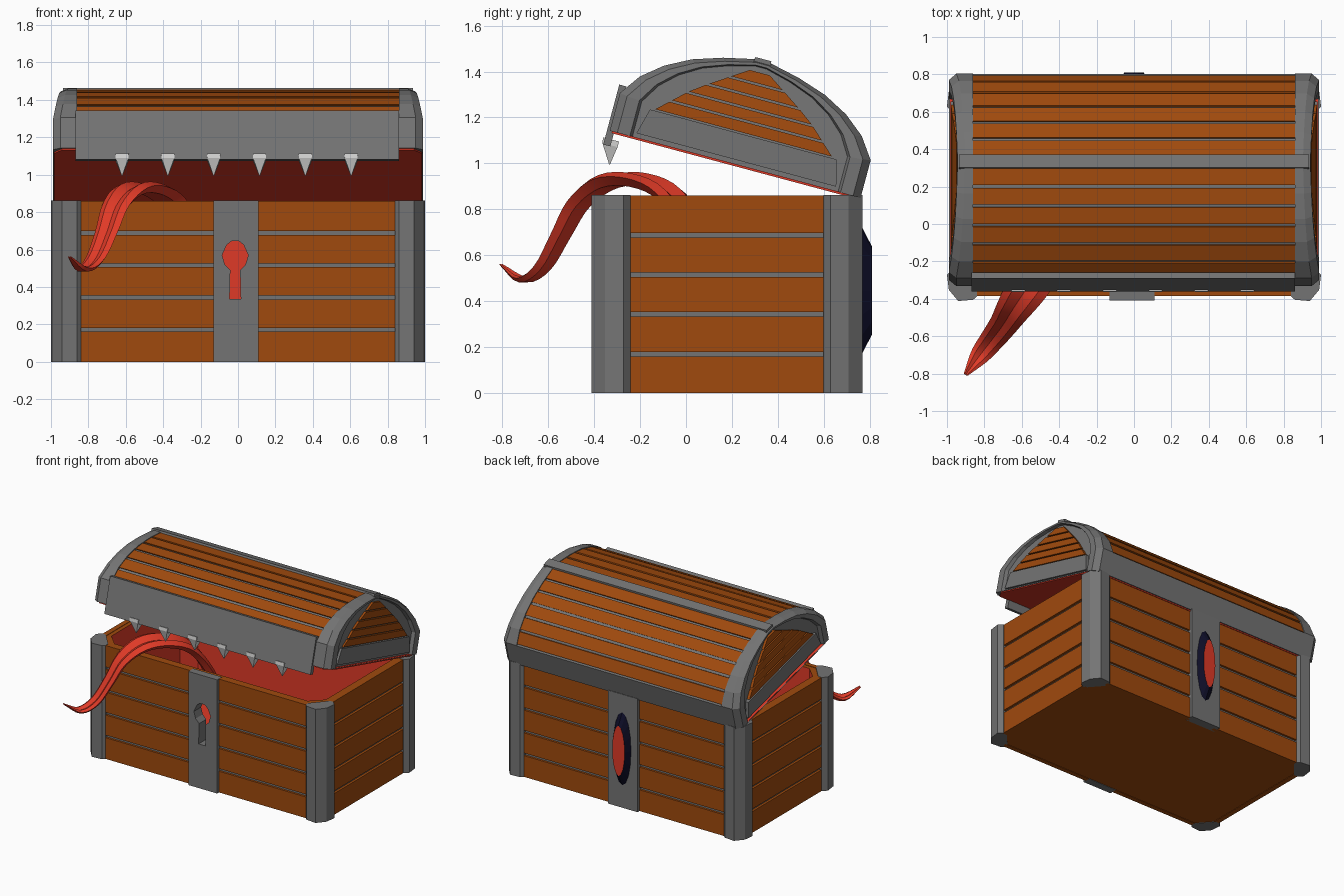
import bpy, bmesh, math
from mathutils import Matrix, Vector

if "Cube" in bpy.data.objects:
    bpy.data.objects.remove(bpy.data.objects["Cube"])


def material(name, rgb):
    m = bpy.data.materials.new(name)
    m.diffuse_color = (*rgb, 1)
    m.use_nodes = True
    m.node_tree.nodes["Principled BSDF"].inputs["Base Color"].default_value = m.diffuse_color
    return m


GREY = material("iron grey", (0.175, 0.175, 0.175))
WOOD = material("brown wood", (0.35, 0.068, 0.004))
RED = material("flesh red", (0.74, 0.042, 0.02))
NAVY = material("dark navy", (0.004, 0.004, 0.02))
BONE = material("pale bone", (0.69, 0.69, 0.68))
MATS = [GREY, WOOD, RED, NAVY, BONE]

# frame of the tilted, half-open lid
LID = Matrix.Translation((0, 0.214, 0.996)) @ Matrix.Rotation(math.radians(-15), 4, 'X')
CY = 0.178  # middle of the box in y


def loft(name, rings, mat, bands=None, caps=None, frame=None):
    """Skin closed rings of points; bands and caps may override the material."""
    n = len(rings[0])
    verts = [p for r in rings for p in r]
    faces, idx = [], []
    for k in range(len(rings) - 1):
        for i in range(n):
            j = (i + 1) % n
            faces.append((k * n + i, k * n + j, (k + 1) * n + j, (k + 1) * n + i))
            idx.append(MATS.index(bands[k] if bands else mat))
    faces += [tuple(range(n)), tuple(range(len(verts) - n, len(verts)))]
    idx += [MATS.index(c) for c in (caps or (mat, mat))]
    used = MATS if (bands or caps) else [mat]
    me = bpy.data.meshes.new(name)
    me.from_pydata(verts, [], faces)
    for m in used:
        me.materials.append(m)
    if len(used) > 1:
        for p, i in zip(me.polygons, idx):
            p.material_index = i
    bm = bmesh.new()
    bm.from_mesh(me)
    bmesh.ops.recalc_face_normals(bm, faces=bm.faces)
    bm.to_mesh(me)
    bm.free()
    ob = bpy.data.objects.new(name, me)
    bpy.context.collection.objects.link(ob)
    if frame:
        ob.matrix_world = frame
    return ob


def prism(name, pts, lo, hi, axis, mat, **kw):
    """Extrude a 2D outline between lo and hi along one axis."""
    put = {'x': lambda a, b, h: (h, a, b), 'y': lambda a, b, h: (a, h, b),
           'z': lambda a, b, h: (a, b, h)}[axis]
    return loft(name, [[put(a, b, h) for a, b in pts] for h in (lo, hi)], mat, **kw)


def box(name, x, y, z, mat, **kw):
    return prism(name, [(x[0], y[0]), (x[1], y[0]), (x[1], y[1]), (x[0], y[1])],
                 z[0], z[1], 'z', mat, **kw)


def octagon(hx, hy, cut, z):
    q = [(hx, hy - cut), (hx - cut, hy)]
    pts = q + [(-x, y) for x, y in q[::-1]] + [(-x, -y) for x, y in q] + [(x, -y) for x, y in q[::-1]]
    return [(x, y + CY, z) for x, y in pts]


# ---- box: hollow shell with red lining
shell = loft("chest_shell",
             [octagon(.95, .548, .1, .003), octagon(.95, .548, .1, .857),
              octagon(.9, .5, .09, .857), octagon(.9, .5, .09, .05)],
             GREY, bands=[GREY, WOOD, RED], caps=(WOOD, RED))

# planks with thin iron gaps between them
for i in range(5):
    z = (0 if i == 0 else i * .1725 + .008, .86 if i == 4 else (i + 1) * .1725 - .012)
    for s in (-1, 1):
        side = sorted((s * .93, s * .968))
        box("side_plank", side, (CY - .43, CY + .43), z, WOOD)
        end = sorted((s * .1, s * .86))
        box("front_plank", end, (CY - .564, CY - .53), z, WOOD)
        box("back_plank", end, (CY + .53, CY + .564), z, WOOD)

# chamfered corner posts
POST = [(.84, .565), (.86, .583), (.94, .59), (.99, .53), (1, .45), (.97, .42), (.94, .42), (.84, .535)]
for sx in (-1, 1):
    for sy in (-1, 1):
        prism("corner_post", [(sx * x, CY + sy * y) for x, y in POST], 0, .862, 'z', GREY)

# front lock plate with a keyhole cut right through the wall
plate = box("lock_plate", (-.13, .11), (-.408, -.35), (0, .862), GREY)
KEY = [(.03, .335), (.026, .49), (.055, .52), (.07, .57), (.045, .625), (.02, .645)]
cutter = prism("keyhole_cutter", [(x - .015, z) for x, z in KEY] + [(-x - .015, z) for x, z in KEY[::-1]],
               -.6, -.25, 'y', GREY)
cutter.hide_render = True
cutter.display_type = 'WIRE'
for ob in (shell, plate):
    mod = ob.modifiers.new("keyhole", 'BOOLEAN')
    mod.operation = 'DIFFERENCE'
    mod.object = cutter

# back plate with a raised oval eye
box("back_plate", (-.13, .12), (.7, .766), (0, .86), GREY)


def oval(rx, rz, y):
    return [(rx * math.cos(a), y, .447 + rz * math.sin(a)) for a in
            (math.tau * k / 16 for k in range(16))]


loft("back_eye", [oval(.078, .288, .76), oval(.052, .19, .81)], NAVY, caps=(NAVY, RED))

# ---- lid: pointed arch profile (distance from middle, height)
HALF = [(.565, 0), (.565, .17), (.5, .262), (.41, .335), (.3, .393), (.17, .435), (.03, .466)]
ARCH = [(-c, v) for c, v in HALF] + HALF[::-1]


def flank(v):
    """Outer x of the lid end, leaning inward towards the ridge."""
    return .99 - .045 * max(0, (v - .17) / .29)


prism("lid_core", [(y * .97, v * .97) for y, v in ARCH], -.9, .9, 'x', GREY, frame=LID)
prism("lid_gums", [(.985, .48), (.94, .555), (-.94, .555), (-.985, .48),
                   (-.985, -.48), (-.94, -.555), (.94, -.555), (.985, -.48)],
      -.008, .002, 'z', RED, frame=LID)


def along(t):
    """Point at fraction t of the curved half of the arch."""
    pts = [Vector(p) for p in HALF[1:]]
    lens = [(b - a).length for a, b in zip(pts, pts[1:])]
    d = t * sum(lens)
    for a, b, n in zip(pts, pts[1:], lens):
        if d <= n:
            break
        d -= n
    return a.lerp(b, min(1, d / n))


# lengthwise lid planks
for s in (-1, 1):
    for i in range(6):
        a, b = along(i / 6 + .014), along((i + 1) / 6 - .014)
        quad = [(s * p.x * k, p.y * k) for p, k in ((a, .95), (a, .99), (b, .99), (b, .95))]
        prism("lid_plank", quad, -.88, .88, 'x', WOOD, frame=LID)

# iron ridge, back strip and overhanging front plate
prism("lid_ridge", [(-.04, .44), (-.036, .474), (.036, .474), (.04, .44)], -.935, .935, 'x', GREY, frame=LID)
box("lid_back_strip", (-.88, .88), (.53, .565), (0, .168), GREY, frame=LID)
box("lid_front_plate", (-.87, .86), (-.577, -.545), (-.065, .205), GREY, frame=LID)

# lid ends: bevelled arch frame, lower trim and small planks
GABLE = [(.14, .4), (.27, .26), (.42, .035)]


def gable(v):
    for (v0, w0), (v1, w1) in zip(GABLE, GABLE[1:]):
        if v <= v1:
            break
    return w0 + (w1 - w0) * (v - v0) / (v1 - v0)


for s in (-1, 1):
    rings = [[(s * .86, y, v) for y, v in ARCH]]
    for inset, ky, kv in ((.04, 1, 1), (0, .94, .97), (0, .84, .945), (.025, .82, .935)):
        rings.append([(s * (flank(v) - inset), y * ky, v * kv) for y, v in ARCH])
    loft("lid_end_frame", rings, GREY, frame=LID)
    prism("lid_end_trim", [(-.45, .02), (.45, .02), (.42, .135), (-.42, .135)],
          *sorted((s * .92, s * .982)), 'x', GREY, frame=LID)
    for i in range(5):
        v0, v1 = .142 + i * .056, .142 + i * .056 + .047
        shape = [(-gable(v0), v0), (gable(v0), v0), (gable(v1), v1), (-gable(v1), v1)]
        loft("lid_end_plank", [[(s * (flank(v) - d), y, v) for y, v in shape] for d in (.05, .012)],
             WOOD, frame=LID)

# row of fangs under the front plate
for i in range(6):
    x = -.62 + i * .245
    loft("fang", [[(x + a * r, y + b * r, v) for a, b in ((-1, -1), (1, -1), (1, 1), (-1, 1))]
                  for r, y, v in ((.036, -.55, -.035), (.034, -.548, -.06), (.002, -.528, -.142))],
         BONE, frame=LID)

# ---- tongue: grooved ribbon lofted along a smooth path (x, y, z, half width)
PATH = [(-.1, .25, .06, .11), (-.2, .15, .35, .11), (-.29, .04, .68, .11), (-.37, -.07, .86, .11),
        (-.47, -.2, .925, .11), (-.57, -.34, .92, .11), (-.65, -.46, .83, .09), (-.7, -.54, .69, .075),
        (-.76, -.62, .55, .065), (-.83, -.71, .495, .05), (-.9, -.805, .56, .012)]
P = [Vector(p) for p in PATH]
P = [2 * P[0] - P[1]] + P + [2 * P[-1] - P[-2]]
line = []
for a, b, c, d in zip(P, P[1:], P[2:], P[3:]):
    for k in range(4):
        t = k / 4
        line.append(.5 * (2 * b + (c - a) * t + (2 * a - 5 * b + 4 * c - d) * t * t
                          + (3 * b - a - 3 * c + d) * t ** 3))
line.append(P[-2])
SECTION = [(-1, .1), (-.55, .28), (0, .05), (.55, .28), (1, .1), (.6, -.25), (-.6, -.25)]
rings = []
for i, p in enumerate(line):
    tangent = (line[min(i + 1, len(line) - 1)] - line[max(i - 1, 0)]).to_3d().normalized()
    across = Vector((.81, -.58, 0))
    up = across.cross(tangent).normalized()
    up = -up if i and up.dot(last) < 0 else up
    if i == 0 and up.y < 0:
        up = -up
    last = up
    rings.append([p.to_3d() + (across * a + up * b) * p.w for a, b in SECTION])
tongue = loft("tongue", rings, RED)
bpy.context.view_layer.objects.active = tongue
tongue.select_set(True)
bpy.ops.object.shade_smooth_by_angle(angle=math.radians(30))
